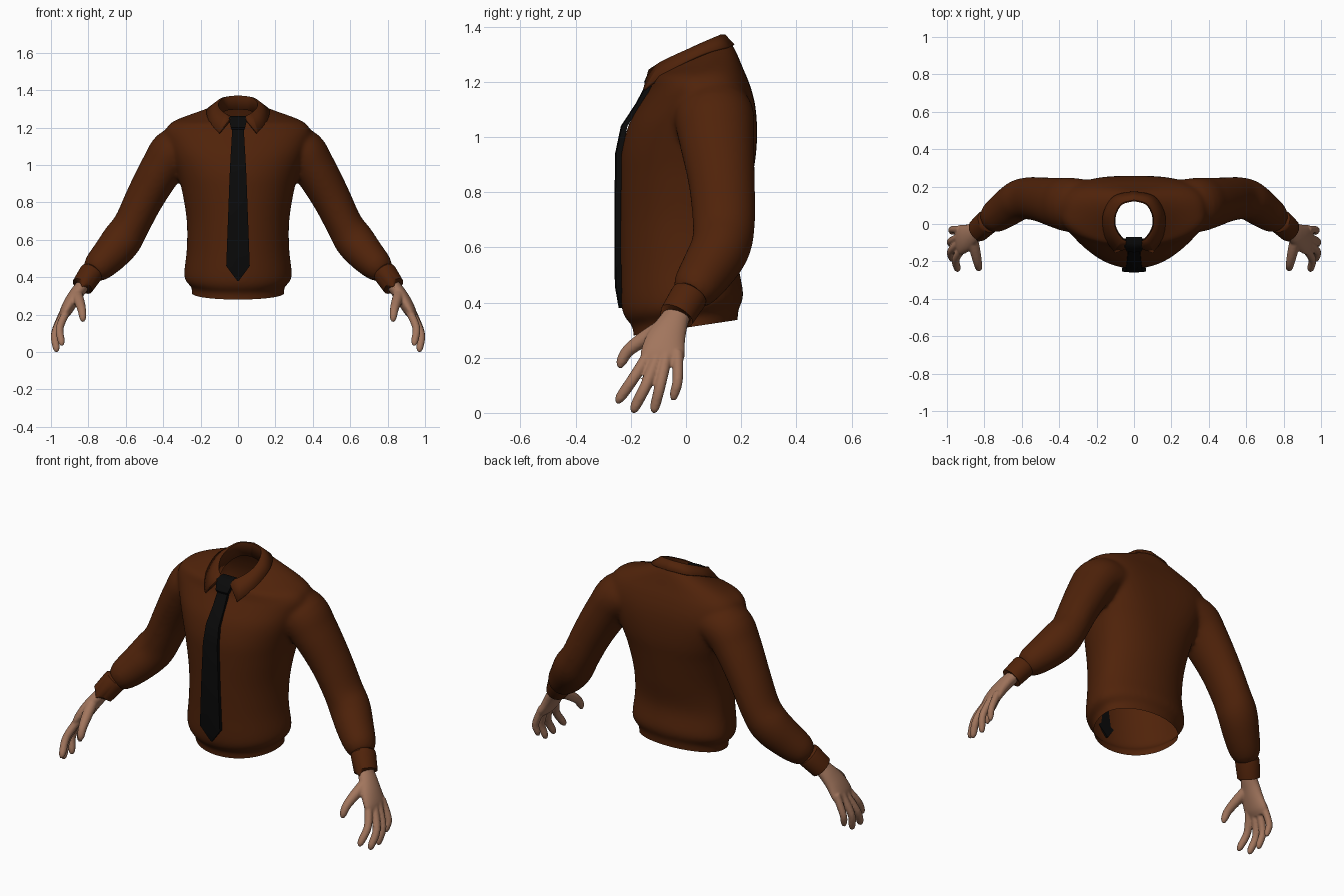
import bpy, bmesh, math
from mathutils import Vector

if "Cube" in bpy.data.objects:
    bpy.data.objects.remove(bpy.data.objects["Cube"])


def material(name, rgb):
    m = bpy.data.materials.new(name)
    m.diffuse_color = (*rgb, 1)
    m.use_nodes = True
    m.node_tree.nodes["Principled BSDF"].inputs["Base Color"].default_value = m.diffuse_color
    return m


BROWN = material("brown_cloth", (0.08, 0.0165, 0.003))
BLACK = material("black_cloth", (0.003, 0.003, 0.003))
SKIN = material("skin", (0.36, 0.18, 0.11))


def smooth(rows, n=5):
    """Catmull-Rom interpolation through rows of numbers."""
    out = []
    for i in range(len(rows) - 1):
        p0, p1, p2 = rows[max(i - 1, 0)], rows[i], rows[i + 1]
        p3 = rows[min(i + 2, len(rows) - 1)]
        for k in range(n):
            t = k / n
            out.append([0.5 * (2 * b + (c - a) * t + (2 * a - 5 * b + 4 * c - d) * t * t
                               + (3 * b - a - 3 * c + d) * t ** 3)
                        for a, b, c, d in zip(p0, p1, p2, p3)])
    return out + [list(rows[-1])]


def loft(bm, rings, closed=True, cap=True):
    vs = [[bm.verts.new(p) for p in r] for r in rings]
    n = len(vs[0])
    for a, b in zip(vs, vs[1:]):
        for i in range(n if closed else n - 1):
            j = (i + 1) % n
            bm.faces.new((a[i], a[j], b[j], b[i]))
    if cap:
        bm.faces.new(vs[0])
        bm.faces.new(vs[-1])


def tube(bm, rows, side, sides=28, n=5):
    """Rows are x, y, z, in-plane radius, depth radius."""
    rows = smooth(rows, n) if n else rows
    cs = [Vector((side * r[0], r[1], r[2])) for r in rows]
    rings = []
    for i, r in enumerate(rows):
        t = (cs[min(i + 1, len(cs) - 1)] - cs[max(i - 1, 0)]).normalized()
        d = Vector((0, 1, 0))
        d = (d - t * t.dot(d)).normalized()
        u = t.cross(d)
        rings.append([cs[i] + u * r[3] * math.cos(a) + d * r[4] * math.sin(a)
                      for a in (2 * math.pi * k / sides for k in range(sides))])
    loft(bm, rings)


def finish(bm, name, mat, angle=40):
    bmesh.ops.recalc_face_normals(bm, faces=bm.faces[:])
    me = bpy.data.meshes.new(name)
    bm.to_mesh(me)
    bm.free()
    ob = bpy.data.objects.new(name, me)
    bpy.context.collection.objects.link(ob)
    me.materials.append(mat)
    bpy.ops.object.select_all(action='DESELECT')
    bpy.context.view_layer.objects.active = ob
    ob.select_set(True)
    bpy.ops.object.shade_smooth_by_angle(angle=math.radians(angle))
    return ob


def blend(ob, voxel, iterations):
    """Fuse overlapping solids into one smooth skin."""
    m = ob.modifiers.new("fuse", 'REMESH')
    m.mode, m.voxel_size, m.use_smooth_shade = 'VOXEL', voxel, True
    s = ob.modifiers.new("soften", 'SMOOTH')
    s.factor, s.iterations = 0.5, iterations
    for name in ("fuse", "soften"):
        bpy.ops.object.modifier_apply(modifier=name)


def spow(v, e):
    return math.copysign(abs(v) ** e, v)


# Shirt body: z, half width, front y, back y, tilt, squareness of the back
body = [(.25, .247, -.19, .185, .15, 2), (.305, .247, -.19, .187, .15, 2), (.345, .25, -.195, .19, .15, 2),
        (.375, .279, -.22, .203, .14, 2), (.42, .288, -.235, .207, .10, 2), (.55, .274, -.236, .19, .03, 2),
        (.70, .274, -.237, .215, 0, 2.1), (.85, .297, -.238, .24, 0, 2.4), (.95, .322, -.233, .255, 0, 2.8),
        (1.05, .355, -.205, .257, 0, 3.2), (1.13, .38, -.158, .248, 0, 3.4), (1.185, .385, -.128, .228, .06, 3.2),
        (1.228, .34, -.118, .205, .12, 2.8), (1.262, .20, -.108, .176, .33, 2.2),
        (1.285, .13, -.092, .156, .42, 2), (1.33, .12, -.09, .15, .42, 2)]
bm = bmesh.new()
rings = []
for z, hw, yf, yb, tilt, power in smooth(body, 4):
    ring = []
    for k in range(64):
        a = 2 * math.pi * k / 64
        c, s = math.cos(a), math.sin(a)
        e = 2 / power if s > 0 else 2 / 2.05
        y = .04 + (yb - .04 if s > 0 else .04 - yf) * spow(s, e)
        ring.append((hw * spow(c, e), y, z + tilt * y))
    rings.append(ring)
loft(bm, rings)

# Sleeves fused to the body
sleeve = [(.20, .10, 1.10, .10, .13), (.33, .102, 1.075, .128, .145), (.405, .112, .985, .116, .136),
          (.495, .13, .83, .104, .12), (.567, .137, .685, .098, .113), (.62, .125, .60, .107, .108),
          (.685, .08, .52, .098, .099), (.752, .033, .453, .081, .084), (.786, .01, .425, .055, .055)]
for side in (-1, 1):
    tube(bm, sleeve, side, 40)
shirt = finish(bm, "shirt", BROWN)
blend(shirt, .01, 16)

# Open the hem and the neck
bm = bmesh.new()
bm.from_mesh(shirt.data)
for co, no in (((0, 0, .309), (0, .15, -1)), ((0, 0, 1.285), (0, -.42, 1))):
    bmesh.ops.bisect_plane(bm, geom=bm.verts[:] + bm.edges[:] + bm.faces[:],
                           plane_co=co, plane_no=Vector(no).normalized(), clear_outer=True)
bm.to_mesh(shirt.data)
bm.free()

# Cuffs and hands
cuff = [(.776, .018, .435, .050, .052), (.781, .013, .428, .062, .066), (.788, .008, .418, .064, .068),
        (.832, -.033, .352, .059, .064), (.836, -.036, .346, .056, .060), (.832, -.033, .352, .046, .05)]
palm = [(.81, -.015, .39, .034, .048), (.835, -.035, .35, .036, .05), (.865, -.055, .31, .037, .06),
        (.897, -.075, .26, .036, .073), (.925, -.085, .21, .030, .08), (.94, -.09, .18, .018, .07)]
fingers = [
    [(.915, -.13, .22, .022), (.953, -.187, .13, .021), (.945, -.235, .06, .019), (.94, -.25, .035, .008)],
    [(.93, -.10, .21, .022), (.978, -.145, .10, .021), (.972, -.183, .025, .019), (.968, -.19, 0, .008)],
    [(.935, -.07, .21, .022), (.98, -.093, .10, .020), (.972, -.112, .025, .018), (.968, -.116, 0, .008)],
    [(.93, -.03, .22, .021), (.972, -.03, .12, .019), (.97, -.042, .07, .017), (.967, -.046, .045, .008)],
    [(.865, -.07, .32, .03), (.848, -.15, .27, .028), (.835, -.21, .225, .023), (.83, -.234, .185, .019),
     (.83, -.24, .162, .008)]]
for side, label in ((-1, "left"), (1, "right")):
    bm = bmesh.new()
    tube(bm, cuff, side, 32, 0)
    finish(bm, label + "_cuff", BROWN)
    bm = bmesh.new()
    tube(bm, palm, side)
    for f in fingers:
        tube(bm, [(*r, r[3]) for r in f], side, 14)
    blend(finish(bm, label + "_hand", SKIN), .006, 3)

# Collar: top rim x, y, z then outer edge x, y, z, from the back to the front
half = [(0, .135, 1.368, 0, .172, 1.332), (.07, .115, 1.36, .105, .148, 1.324),
        (.105, .06, 1.338, .158, .07, 1.302), (.112, 0, 1.312, .165, -.005, 1.268),
        (.095, -.05, 1.288, .146, -.085, 1.222), (.066, -.088, 1.268, .10, -.152, 1.17)]
half = smooth(half, 5) + [[.03, -.105, 1.252, .045, -.133, 1.24]]
full = [[-r[0], r[1], r[2], -r[3], r[4], r[5]] for r in half[:0:-1]] + half
inner, rim, fold, edge = [], [], [], []
for tx, ty, tz, ox, oy, oz in full:
    inner.append((tx * .93, .03 + (ty - .03) * .92, tz - .07))
    rim.append((tx * .96, .03 + (ty - .03) * .96, tz))
    fold.append((tx * 1.06, .03 + (ty - .03) * 1.05, tz - .002))
    edge.append((ox, oy, oz))
bm = bmesh.new()
loft(bm, [inner, rim, fold, edge], closed=False, cap=False)
collar = finish(bm, "collar", BROWN, 60)
sol = collar.modifiers.new("thickness", 'SOLIDIFY')
sol.thickness, sol.offset = .01, 0


# Tie: rows of z, front y, half width
def strip(name, rows, thick):
    bm = bmesh.new()
    loft(bm, [[(-w, y + .004, z), (0, y, z), (w, y + .004, z), (w, y + thick, z), (-w, y + thick, z)]
              for z, y, w in rows])
    finish(bm, name, BLACK)


strip("tie_blade", [(1.21, -.135, .03), (1.12, -.183, .035), (1.04, -.236, .04), (.94, -.257, .045),
                    (.70, -.26, .054), (.46, -.258, .063), (.38, -.244, .004)], .024)
strip("tie_knot", [(1.262, -.105, .043), (1.25, -.128, .05), (1.20, -.152, .038), (1.19, -.148, .034)], .035)
